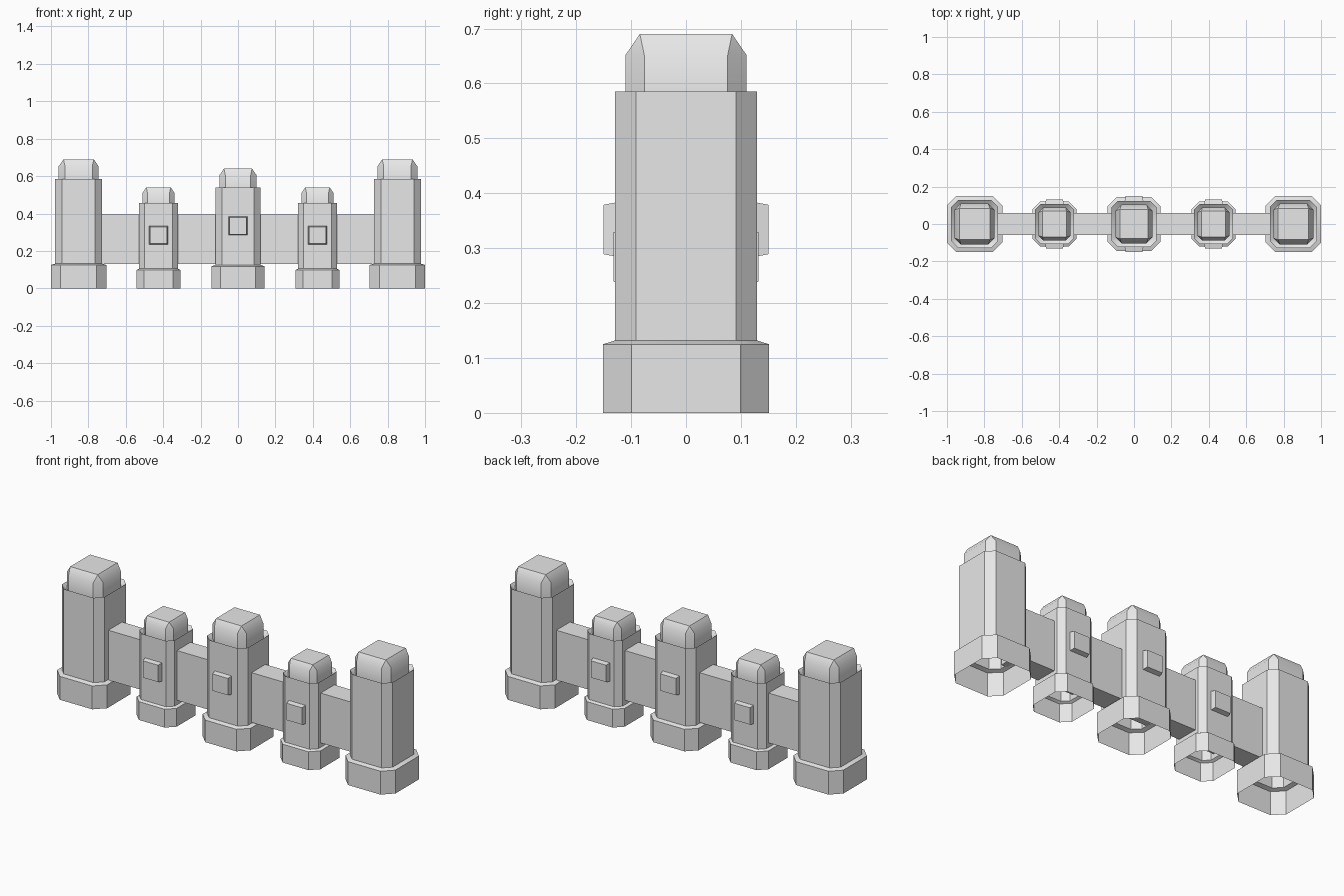
import bpy, bmesh, math

if "Cube" in bpy.data.objects:
    bpy.data.objects.remove(bpy.data.objects["Cube"])

grey = bpy.data.materials.new("plain grey")
grey.diffuse_color = (0.8, 0.8, 0.8, 1)
grey.use_nodes = True
grey.node_tree.nodes["Principled BSDF"].inputs["Base Color"].default_value = grey.diffuse_color


def finish(bm, name, smooth=False):
    """Turn a bmesh into a named object."""
    bmesh.ops.remove_doubles(bm, verts=bm.verts, dist=1e-5)
    bmesh.ops.recalc_face_normals(bm, faces=bm.faces)
    me = bpy.data.meshes.new(name)
    bm.to_mesh(me)
    bm.free()
    me.materials.append(grey)
    ob = bpy.data.objects.new(name, me)
    bpy.context.collection.objects.link(ob)
    if smooth:
        bpy.ops.object.select_all(action='DESELECT')
        ob.select_set(True)
        bpy.context.view_layer.objects.active = ob
        bpy.ops.object.shade_smooth_by_angle(angle=math.radians(40))
    return ob


def ring(bm, x, hx, hy, c, z):
    """Square ring with corners cut by c (eight points)."""
    pts = [(hx, -hy + c), (hx, hy - c), (hx - c, hy), (-hx + c, hy),
           (-hx, hy - c), (-hx, -hy + c), (-hx + c, -hy), (hx - c, -hy)]
    return [bm.verts.new((x + px, py, z)) for px, py in pts]


def post(name, x, base, body, cap, z_base, z_body, z_top, k):
    """One shell, open below: foot, shaft, recessed rim and cap."""
    bm = bmesh.new()
    top = cap - 0.026 * k
    levels = [(base, 0.052 * k, 0), (base, 0.052 * k, z_base - 0.007),
              (body, 0.038 * k, z_base), (body, 0.038 * k, z_body),
              (cap, 0.034 * k, z_body - 0.018), (cap, 0.034 * k, z_top - 0.038 * k),
              (top, 0.0, z_top)]
    rings = [ring(bm, x, h, h + 0.003, c, z) for h, c, z in levels]
    for a, b in zip(rings, rings[1:]):
        for i in range(8):
            j = (i + 1) % 8
            bm.faces.new((a[i], a[j], b[j], b[i]))
    bm.faces.new(rings[-1])
    finish(bm, name, True)


def plate(name, x, z, y_in, y_out, side):
    """Raised block on a shaft with slightly tapered edges."""
    bm = bmesh.new()
    loops = []
    for y, h in ((y_in, 0.051), (y_out, 0.045)):
        loops.append([bm.verts.new((x + sx * h, side * y, z + sz * h))
                      for sx, sz in ((-1, -1), (1, -1), (1, 1), (-1, 1))])
    a, b = loops
    for i in range(4):
        j = (i + 1) % 4
        bm.faces.new((a[i], a[j], b[j], b[i]))
    bm.faces.new(a)
    bm.faces.new(b)
    finish(bm, name)


# posts
for s, side in ((-1, "left"), (1, "right")):
    post(side + "_end_post", s * 0.852, 0.148, 0.126, 0.107, 0.132, 0.585, 0.69, 1.0)
    post(side + "_small_post", s * 0.425, 0.118, 0.104, 0.086, 0.105, 0.457, 0.54, 0.8)
post("middle_post", 0, 0.142, 0.121, 0.1, 0.125, 0.54, 0.64, 0.95)

# raised blocks on front and back
for side, label in ((-1, "front"), (1, "back")):
    plate(label + "_middle_block", 0, 0.334, 0.118, 0.15, side)
    plate(label + "_left_block", -0.425, 0.284, 0.1, 0.132, side)
    plate(label + "_right_block", 0.425, 0.284, 0.1, 0.132, side)

# wall joining the posts
bm = bmesh.new()
bmesh.ops.create_cube(bm, size=1)
for v in bm.verts:
    v.co.x *= 1.5
    v.co.y *= 0.116
    v.co.z = 0.262 + v.co.z * 0.266
finish(bm, "wall")
